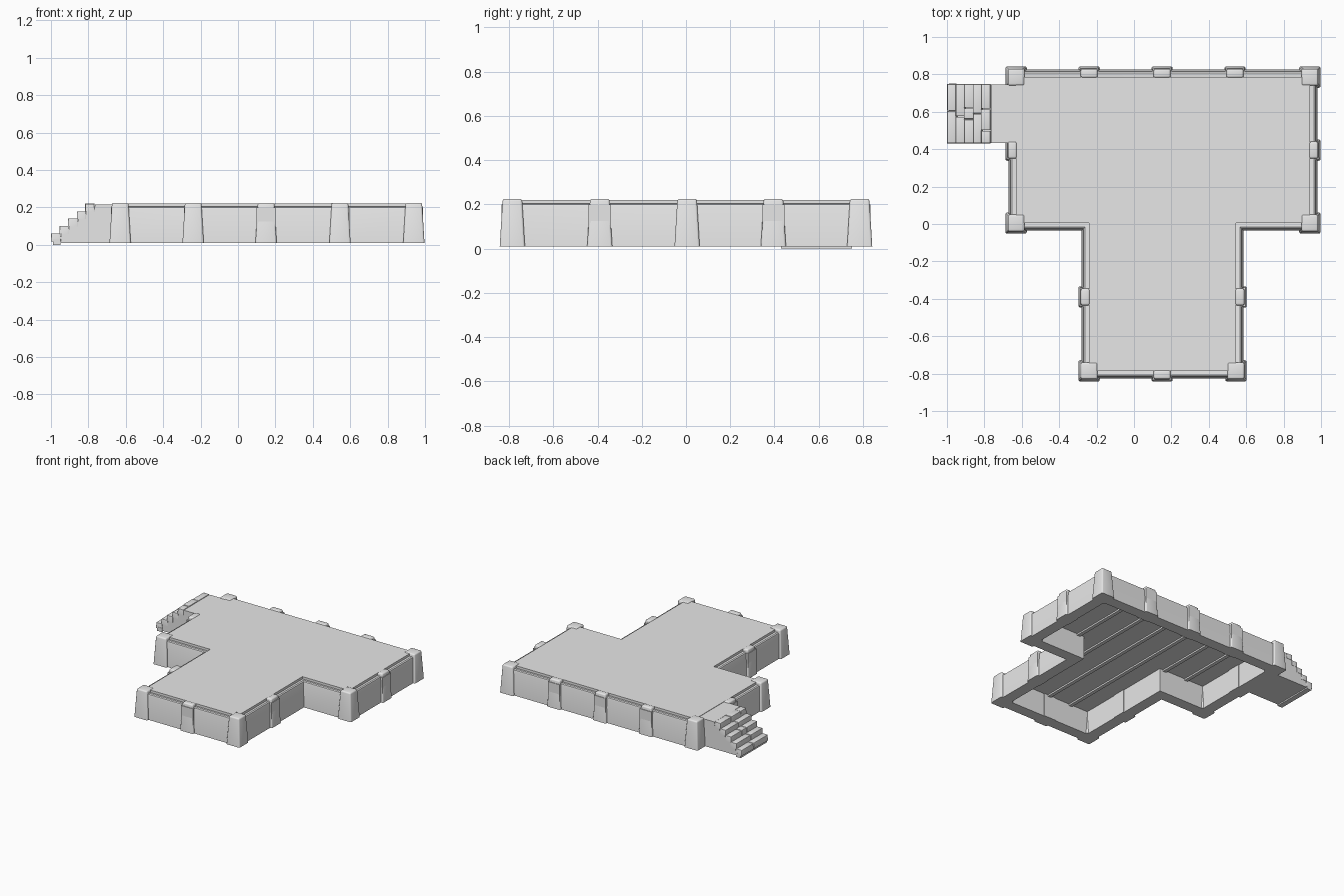
import bpy, bmesh, math, random
from mathutils import Vector

random.seed(4)
cube = bpy.data.objects.get("Cube")
if cube:
    bpy.data.objects.remove(cube, do_unlink=True)

# One stone colour
stone = bpy.data.materials.new("light_grey_stone")
stone.use_nodes = True
GREY = (0.8, 0.8, 0.8, 1)
stone.diffuse_color = GREY
stone.node_tree.nodes["Principled BSDF"].inputs["Base Color"].default_value = GREY

BASE, DECK, WALL_TOP, PIER_TOP = 0.01, 0.22, 0.205, 0.225


def finish(name, bm, smooth=False):
    bmesh.ops.recalc_face_normals(bm, faces=bm.faces)
    mesh = bpy.data.meshes.new(name)
    bm.to_mesh(mesh)
    bm.free()
    mesh.materials.append(stone)
    ob = bpy.data.objects.new(name, mesh)
    bpy.context.scene.collection.objects.link(ob)
    if smooth:
        bpy.ops.object.select_all(action='DESELECT')
        ob.select_set(True)
        bpy.context.view_layer.objects.active = ob
        bpy.ops.object.shade_smooth_by_angle(angle=math.radians(40))
    return ob


def block(name, x, y, z, inset=0.0, bevel=0.0):
    """Box from (min, max) ranges, with tapered sides and rounded upper edges."""
    bm = bmesh.new()
    bmesh.ops.create_cube(bm, size=1)
    for v in bm.verts:
        top = v.co.z > 0
        for k, (lo, hi) in enumerate((x, y)):
            shrink = inset if top else 0
            v.co[k] = hi - shrink if v.co[k] > 0 else lo + shrink
        v.co.z = z[1] if top else z[0]
    if bevel:
        edges = [e for e in bm.edges if max(v.co.z for v in e.verts) > z[0] + 1e-4]
        bmesh.ops.bevel(bm, geom=edges, offset=bevel, segments=3, profile=0.5,
                        affect='EDGES', clamp_overlap=True)
    return finish(name, bm, bevel > 0)


def prism(name, points, vec):
    """Flat outline extruded along a vector."""
    bm = bmesh.new()
    face = bm.faces.new([bm.verts.new(p) for p in points])
    out = bmesh.ops.extrude_face_region(bm, geom=[face])
    verts = [g for g in out["geom"] if isinstance(g, bmesh.types.BMVert)]
    bmesh.ops.translate(bm, vec=vec, verts=verts)
    return finish(name, bm)


# T-shaped plan, counter-clockwise
W, E, N, M, S = -0.63, 0.94, 0.785, 0.005, -0.785
SW, SE = -0.24, 0.545
plan = [Vector(p) for p in ((W, M), (SW, M), (SW, S), (SE, S),
                            (SE, M), (E, M), (E, N), (W, N))]


def offset_plan(d):
    pts = []
    for i, p in enumerate(plan):
        a = (p - plan[i - 1]).normalized()
        b = (plan[(i + 1) % len(plan)] - p).normalized()
        pts.append(p + d * Vector((a.y + b.y, -a.x - b.x)))
    return pts


# Deck slab
prism("deck", [(p.x, p.y, 0.19) for p in plan], (0, 0, DECK - 0.19))

# Retaining wall swept around the plan, with sloped face and rounded lip
profile = [(-0.045, BASE), (0.041, BASE), (0.033, 0.19), (0.03, 0.2),
           (0.022, WALL_TOP), (-0.045, WALL_TOP - 0.01)]
bm = bmesh.new()
rings = [[bm.verts.new((p.x, p.y, z)) for p in offset_plan(d)] for d, z in profile]
for r, ring in enumerate(rings):
    nxt = rings[(r + 1) % len(rings)]
    for i in range(len(plan)):
        j = (i + 1) % len(plan)
        bm.faces.new((ring[i], ring[j], nxt[j], nxt[i]))
finish("retaining_wall", bm, True)

# Corner piers
H = 0.057
corners = {"west_back": (W, N), "east_back": (E, N), "west_middle": (W, M),
           "east_middle": (E, M), "west_front": (SW, S), "east_front": (SE, S)}
for label, (x, y) in corners.items():
    block("corner_pier_" + label, (x - H, x + H), (y - H, y + H),
          (BASE, PIER_TOP), 0.013, 0.01)

# Piers along the walls: position and outward direction
mids = [(x, N, 0, 1) for x in (SW, 0.15, 0.54)]
mids += [(0.15, S, 0, -1), (W, 0.395, -1, 0), (E, 0.395, 1, 0),
         (SW, -0.39, -1, 0), (SE, -0.39, 1, 0)]
for i, (x, y, dx, dy) in enumerate(mids):
    def span(c, d):
        if d == 0:
            return (c - H, c + H)
        return tuple(sorted((c - 0.016 * d, c + H * d)))
    block(f"wall_pier_{i}", span(x, dx), span(y, dy), (BASE, PIER_TOP), 0.013, 0.01)
    block(f"inner_pier_{i}", (x - 0.05, x + 0.05), (y - 0.05, y + 0.05), (BASE, 0.2))

# Joists under the deck
for i in range(7):
    x = W + (i + 1) * (E - W) / 8
    front = S if SW < x < SE else M
    block(f"joist_{i}", (x - 0.014, x + 0.014), (front, N), (0.178, 0.195))

# Stair body with landing, as a stepped side outline
Y0, Y1, RUN, RISE, STEPS = 0.43, 0.75, 0.045, 0.04, 5
side = [(W + 0.01, BASE), (-0.99, BASE)]
for i in range(STEPS):
    x = -0.99 + i * RUN
    z = 0.045 + i * RISE
    side += [(x, z), (x + RUN, z)]
side += [(-0.765, 0.217), (W, 0.217), (W, 0.2), (W + 0.01, 0.2)]
prism("stair_body", [(x, Y0 + 0.003, z) for x, z in side], (0, Y1 - Y0 - 0.006, 0))

# Tread stones, split unevenly along each step
splits = [(0.605,), (0.575,), (0.56, 0.62), (0.59,), (0.5, 0.615)]
for i, cuts in enumerate(splits):
    ends = [Y0, *cuts, Y1]
    x = -1 + i * RUN
    top = 0.06 + i * RISE
    for j in range(len(ends) - 1):
        jog = 0 if i == 0 and j == 0 else random.uniform(0, 0.004)
        block(f"tread_stone_{i}_{j}", (x + jog, x + 0.053),
              (ends[j] + 0.001, ends[j + 1] - 0.001),
              (max(0, top - 0.042), top + 0.002 - jog), 0.001, 0.003)
# Footing under the lowest step
block("stair_footing", (-0.99, -0.95), (Y0, Y1), (0, 0.03))
